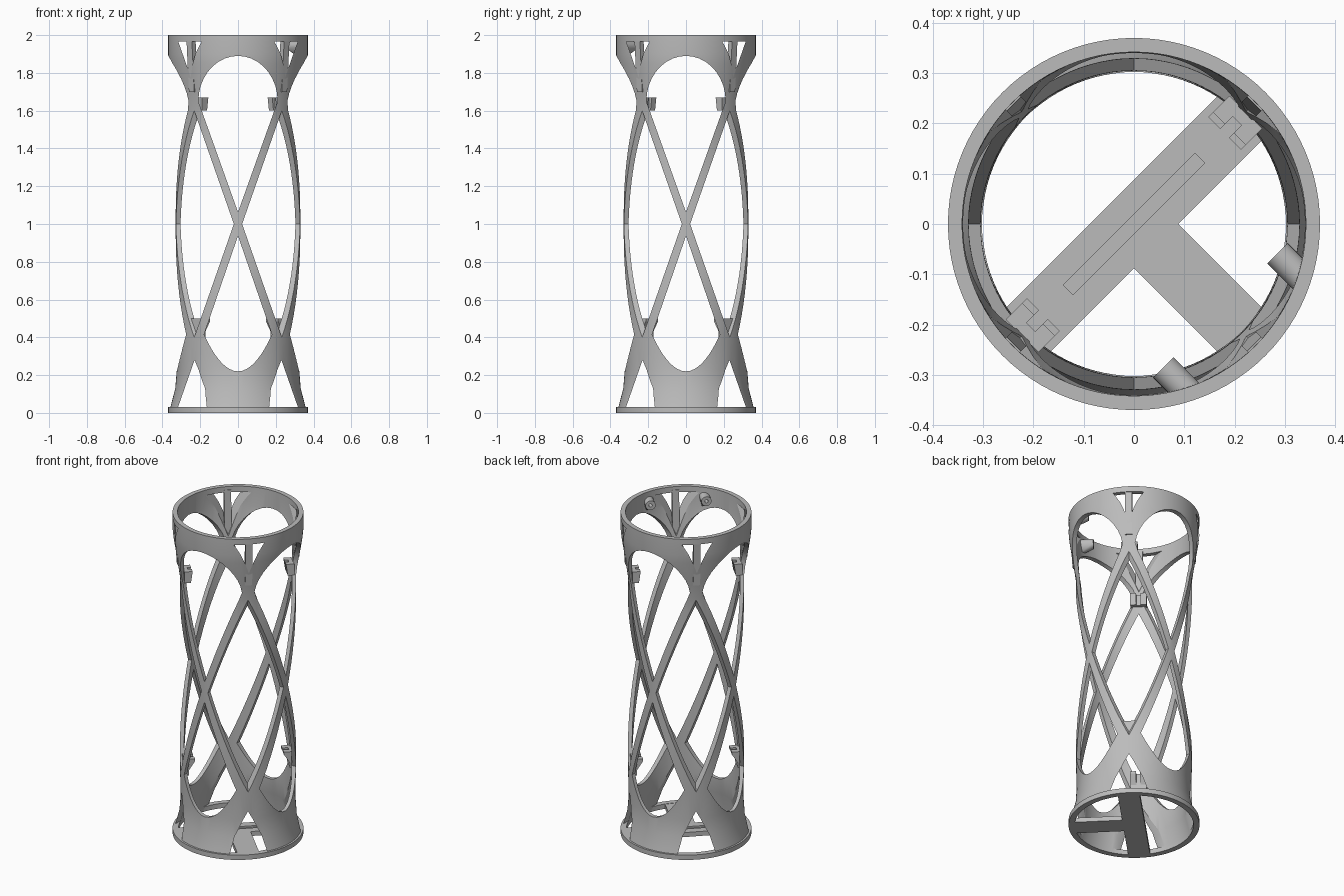
import bpy, bmesh, math
from mathutils import Vector, Matrix

cube = bpy.data.objects.get("Cube")
if cube:
    bpy.data.objects.remove(cube, do_unlink=True)

gray = bpy.data.materials.new("plain gray")
gray.use_nodes = True
COLOR = (0.5, 0.5, 0.5, 1)
gray.diffuse_color = COLOR
gray.node_tree.nodes["Principled BSDF"].inputs["Base Color"].default_value = COLOR

SLOPE, HALF = 0.35, 0.022     # lean and half width of the crossing struts


def add_object(name, bm):
    bmesh.ops.recalc_face_normals(bm, faces=bm.faces)
    mesh = bpy.data.meshes.new(name)
    bm.to_mesh(mesh)
    bm.free()
    mesh.materials.append(gray)
    ob = bpy.data.objects.new(name, mesh)
    bpy.context.collection.objects.link(ob)
    return ob


def hull(name, points, turn=0):
    """Convex solid around points, turned about the vertical axis."""
    rot = Matrix.Rotation(math.radians(turn), 3, 'Z')
    bm = bmesh.new()
    for p in points:
        bm.verts.new(rot @ Vector(p))
    res = bmesh.ops.convex_hull(bm, input=bm.verts)
    inside = [v for v in res["geom_interior"] if isinstance(v, bmesh.types.BMVert)]
    bmesh.ops.delete(bm, geom=inside, context='VERTS')
    bmesh.ops.dissolve_limit(bm, angle_limit=0.002, verts=bm.verts, edges=bm.edges)
    return add_object(name, bm)


def block(name, x, y, z, turn=0):
    return hull(name, [(a, b, c) for a in x for b in y for c in z], turn)


def ring(name, profile, steps=96):
    """Closed radius/height profile turned into a ring."""
    bm = bmesh.new()
    loops = []
    for i in range(steps):
        a = 2 * math.pi * i / steps
        loops.append([bm.verts.new((r * math.cos(a), r * math.sin(a), z)) for r, z in profile])
    n = len(profile)
    for i in range(steps):
        p, q = loops[i], loops[(i + 1) % steps]
        for j in range(n):
            k = (j + 1) % n
            bm.faces.new((p[j], q[j], q[k], p[k]))
    return add_object(name, bm)


def cut(target, cutter):
    mod = target.modifiers.new("cut", 'BOOLEAN')
    mod.operation, mod.solver, mod.object = 'DIFFERENCE', 'EXACT', cutter
    bpy.context.view_layer.objects.active = target
    bpy.ops.object.modifier_apply(modifier=mod.name)
    bpy.data.objects.remove(cutter, do_unlink=True)


def strut_x(z):
    return SLOPE * abs(z - 1)


# Waisted tube that flares at both ends
frame = ring("lattice_frame", [
    (0.37, 0), (0.37, 0.03), (0.358, 0.03), (0.332, 0.13), (0.324, 0.23), (0.328, 0.4),
    (0.33, 1), (0.328, 1.6), (0.345, 1.72), (0.365, 1.85), (0.37, 1.9), (0.37, 2),
    (0.342, 2), (0.34, 1.88), (0.318, 1.72), (0.305, 1.6), (0.305, 1),
    (0.304, 0.4), (0.302, 0.23), (0.308, 0.13), (0.336, 0.03), (0.336, 0)])

# Triangular openings at the four corners, bottom and top
for z_wide, z_narrow in ((0.03, 0.5), (1.965, 1.5)):
    pts = []
    for z in (z_wide, z_narrow):
        h = strut_x(z) - HALF
        pts += [(sx * h, sy * h, z) for sx in (-1, 1) for sy in (-1, 1)]
    cut(frame, hull("corner_cutter", pts))

# Arched openings centred on each face: lower and upper sets
lower = [(x, 0.22 + 6 * x * x) for x in [0.18 * i / 8 for i in range(-8, 9)]]
upper = [(0.21 * math.cos(a), 1.65 + 0.24 * math.sin(a))
         for a in [math.pi * i / 18 for i in range(19)]]
tip = HALF / SLOPE
lower.append((0, 1 - tip))
upper.append((0, 1 + tip))
for turn in (0, 90, 180, 270):
    for outline in (lower, upper):
        cut(frame, hull("arch_cutter", [(x, y, z) for x, z in outline for y in (-0.1, -0.6)], turn))
    # Long diamond openings between the struts
    pts = []
    for z in (0.3, 1, 1.7):
        h = strut_x(z) + HALF
        pts += [(x, y, z) for x in (h, 0.6) for y in (h, 0.6)]
    cut(frame, hull("diamond_cutter", pts, turn))

parts = [frame]

# Upright bars splitting the top triangles
for turn in (45, 135, 225, 315):
    parts.append(hull("top_bar", [(r, y, z) for r0, z in ((0.32, 1.7), (0.338, 1.98))
                                  for r in (r0, r0 + 0.028) for y in (-0.02, 0.02)], turn))

# T-shaped base with a slot in the long bar
bar = block("base_bar", (-0.345, 0.345), (-0.062, 0.062), (0, 0.028), 45)
cut(bar, block("slot_cutter", (-0.185, 0.185), (-0.014, 0.014), (0.018, 0.05), 45))
parts += [bar, block("base_leg", (0.06, 0.345), (-0.062, 0.062), (0, 0.028), -45)]

# Paired clips on the inside of two opposite nodes
for turn in (45, 225):
    for side in (-1, 1):
        y = (side * 0.012, side * 0.046)
        parts.append(hull("upper_clip", [(x, b, z) for b in y for x, z in
                          ((0.31, 1.67), (0.268, 1.67), (0.278, 1.6), (0.31, 1.6))], turn))
        parts.append(hull("lower_clip", [(x, b, z) for b in y for x, z in
                          ((0.31, 0.5), (0.255, 0.5), (0.255, 0.485), (0.31, 0.4))], turn))
    parts.append(block("clip_back", (0.29, 0.315), (-0.046, 0.046), (1.6, 1.67), turn))
    parts.append(block("clip_back", (0.29, 0.315), (-0.046, 0.046), (0.4, 0.5), turn))

# Two pierced lugs under the top rim, both pointing along the base leg
for px, py in ((0.088, -0.315), (0.315, -0.088)):
    spot = Matrix.Translation((px, py, 1.94)) @ Matrix.Rotation(math.radians(-45), 4, 'Z')

    def lug_hull(name, radius, ends, drop):
        outline = [(radius * math.cos(a), radius * math.sin(a))
                   for a in [math.pi * i / 12 for i in range(24)]]
        pts = [(x, y, z) for x in ends for y, z in outline]
        if drop:
            pts += [(ends[1], -0.014, -drop), (ends[1], 0.014, -drop)]
        return hull(name, [spot @ Vector(p) for p in pts])

    lug = lug_hull("rim_lug", 0.029, (-0.042, 0.03), 0.06)
    cut(lug, lug_hull("hole_cutter", 0.01, (-0.06, 0.01), 0))
    parts.append(lug)

# Smooth the round surfaces and keep edges sharp
bpy.ops.object.select_all(action='DESELECT')
for ob in parts:
    ob.select_set(True)
bpy.context.view_layer.objects.active = frame
bpy.ops.object.shade_smooth_by_angle(angle=math.radians(25))
